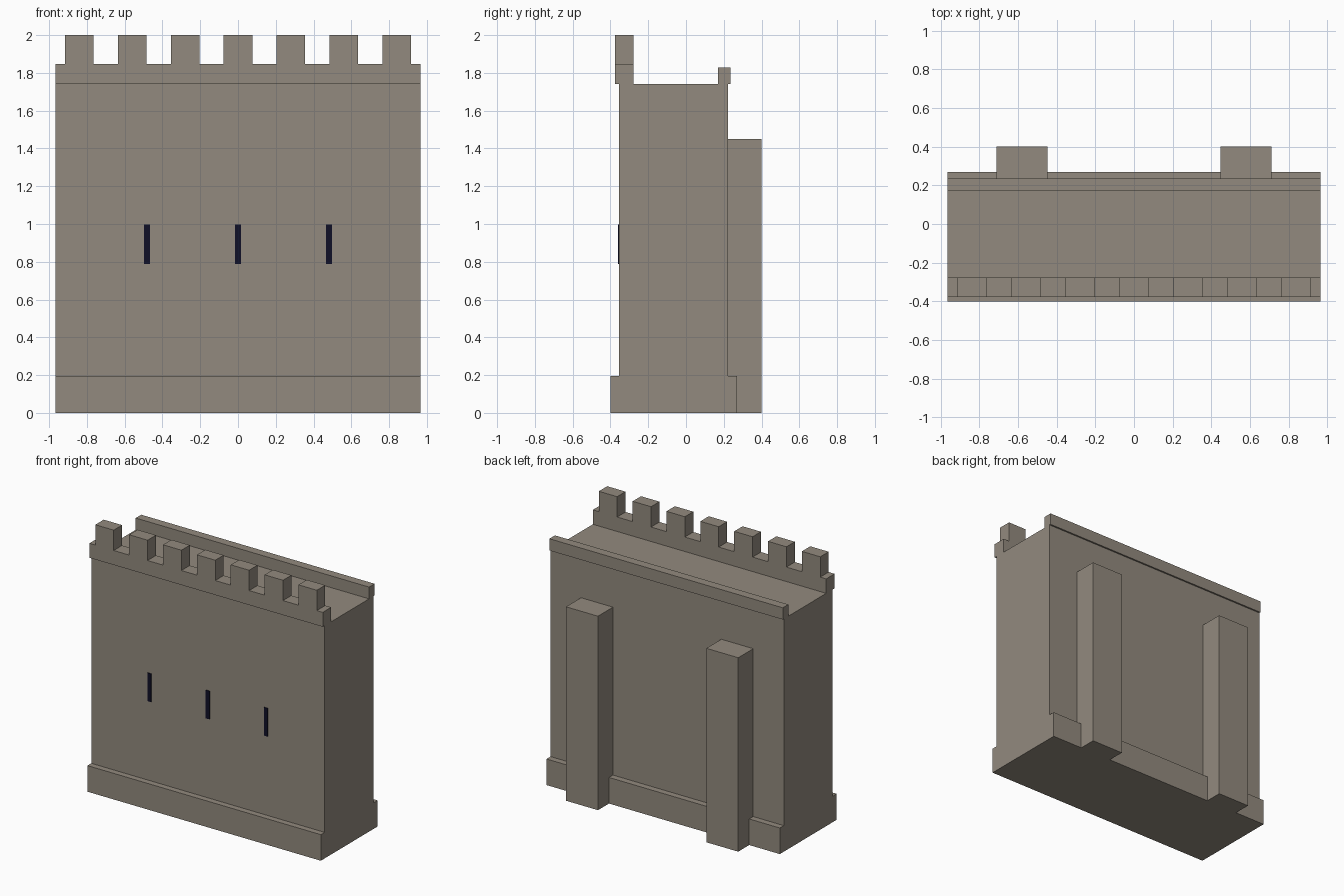
import bpy
import bmesh

cube = bpy.data.objects.get("Cube")
if cube:
    bpy.data.objects.remove(cube, do_unlink=True)


def material(name, rgb):
    mat = bpy.data.materials.new(name)
    mat.use_nodes = True
    mat.diffuse_color = (*rgb, 1)
    bsdf = next(n for n in mat.node_tree.nodes if n.type == 'BSDF_PRINCIPLED')
    bsdf.inputs["Base Color"].default_value = (*rgb, 1)
    return mat


stone = material("warm_grey_stone", (0.29, 0.255, 0.21))
dark = material("dark_navy_opening", (0.005, 0.005, 0.02))


def box(name, x, y, z, mat=stone):
    """Box spanning the given (low, high) ranges."""
    bm = bmesh.new()
    bmesh.ops.create_cube(bm, size=1)
    for v in bm.verts:
        v.co = [r[0] + (c + 0.5) * (r[1] - r[0]) for c, r in zip(v.co, (x, y, z))]
    mesh = bpy.data.meshes.new(name)
    bm.to_mesh(mesh)
    bm.free()
    mesh.materials.append(mat)
    obj = bpy.data.objects.new(name, mesh)
    bpy.context.collection.objects.link(obj)
    return obj


full = (-0.965, 0.965)
base_top, wall_top, walk_top = 0.195, 1.74, 1.848
wall_front = -0.355
parapet_y = (-0.377, -0.278)

# Plinth and main wall
box("plinth", full, (-0.4, 0.27), (0, base_top))
box("main_wall", full, (wall_front, 0.223), (base_top, wall_top))

# Parapets along the wall walk
box("front_parapet", full, parapet_y, (wall_top, walk_top))
box("rear_parapet", full, (0.17, 0.235), (wall_top, 1.828))

# Row of merlons
for i in range(-3, 4):
    c = i * 0.28
    box(f"merlon_{i + 4}", (c - 0.076, c + 0.076), parapet_y, (walk_top, 2))

# Rear buttresses
for side, s in (("left", 1), ("right", -1)):
    box(f"buttress_{side}", (s * 0.58 - 0.132, s * 0.58 + 0.132),
        (0.223, 0.4), (0, 1.45))

# Arrow slits as thin plates
for i in range(-1, 2):
    c = i * 0.482
    box(f"arrow_slit_{i + 2}", (c - 0.015, c + 0.015),
        (wall_front - 0.005, wall_front + 0.003), (0.787, 0.998), dark)
